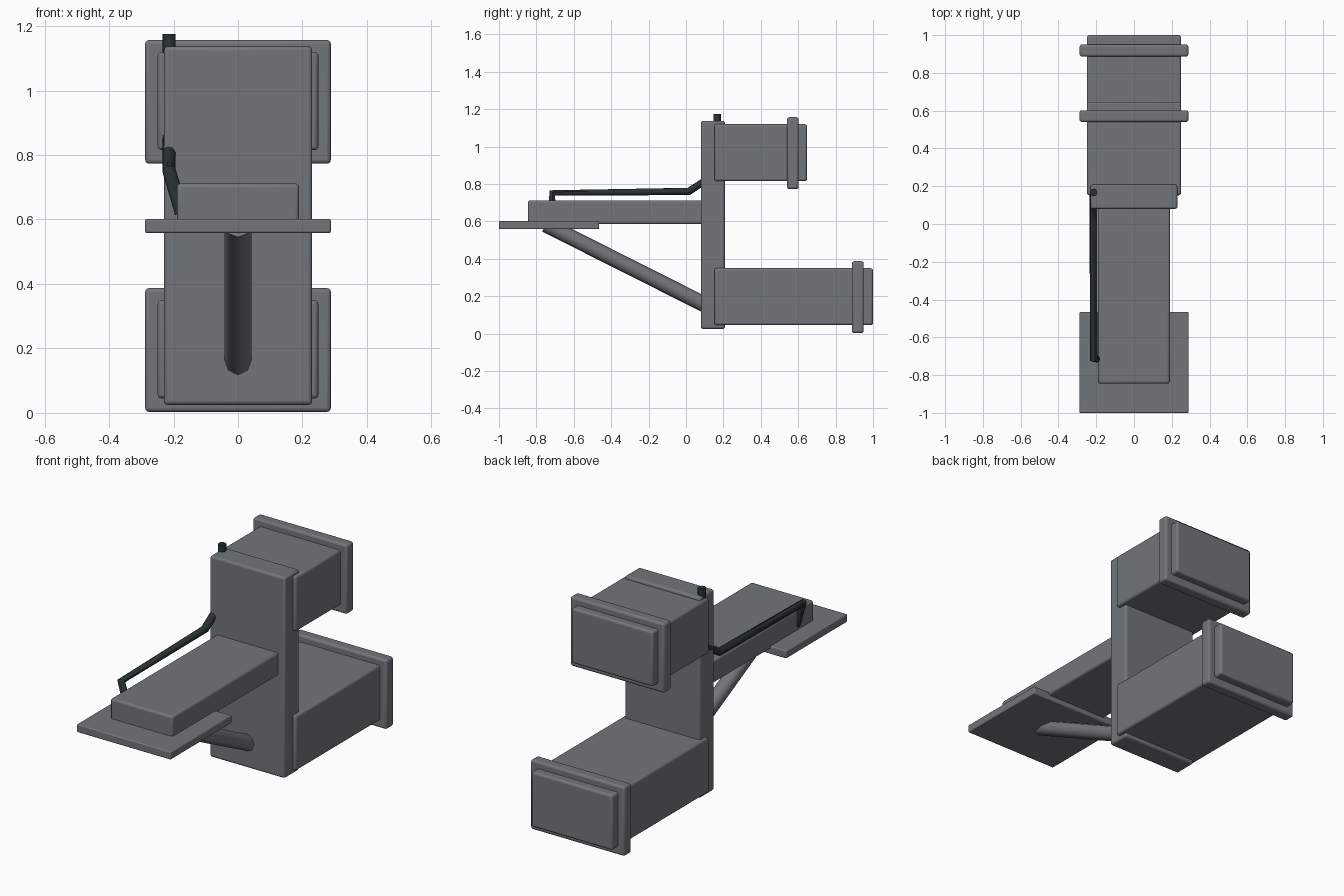
import bpy
import math

if "Cube" in bpy.data.objects:
    bpy.data.objects.remove(bpy.data.objects["Cube"])


def material(name, rgb):
    m = bpy.data.materials.new(name)
    m.diffuse_color = (*rgb, 1.0)
    m.use_nodes = True
    m.node_tree.nodes["Principled BSDF"].inputs["Base Color"].default_value = m.diffuse_color
    return m


GREY = material("slate_grey", (0.17, 0.18, 0.195))
DARK = material("dark_pipe", (0.022, 0.032, 0.033))


def smooth(ob):
    bpy.ops.object.select_all(action='DESELECT')
    ob.select_set(True)
    bpy.context.view_layer.objects.active = ob
    bpy.ops.object.shade_smooth_by_angle(angle=math.radians(50))


def box(name, half_x, y, z, bevel=0.012):
    """Rounded box, symmetric in x, between the given y and z limits."""
    bpy.ops.mesh.primitive_cube_add(
        size=1, location=(0, (y[0] + y[1]) / 2, (z[0] + z[1]) / 2))
    ob = bpy.context.object
    ob.name = name
    ob.scale = (2 * half_x, y[1] - y[0], z[1] - z[0])
    bpy.ops.object.transform_apply(location=False, rotation=False, scale=True)
    mod = ob.modifiers.new("rounded_edges", 'BEVEL')
    mod.width = bevel
    mod.segments = 3
    ob.data.materials.append(GREY)
    smooth(ob)
    return ob


def tube(name, points, radius, mat):
    """Eight-sided tube along a straight-segment path."""
    cu = bpy.data.curves.new(name, 'CURVE')
    cu.dimensions = '3D'
    cu.bevel_depth = radius
    cu.bevel_resolution = 2
    cu.use_fill_caps = True
    sp = cu.splines.new('POLY')
    sp.points.add(len(points) - 1)
    for p, co in zip(sp.points, points):
        p.co = (*co, 1)
    ob = bpy.data.objects.new(name, cu)
    bpy.context.collection.objects.link(ob)
    bpy.ops.object.select_all(action='DESELECT')
    ob.select_set(True)
    bpy.context.view_layer.objects.active = ob
    bpy.ops.object.convert(target='MESH')
    ob = bpy.context.object
    ob.name = name
    ob.data.materials.clear()
    ob.data.materials.append(mat)
    smooth(ob)
    return ob


# Upright column
box("column", 0.23, (0.08, 0.208), (0.025, 1.137))

# Rear ducts, each with a collar near its end
box("upper_duct", 0.249, (0.152, 0.647), (0.815, 1.12))
box("upper_collar", 0.288, (0.54, 0.602), (0.773, 1.157))
box("lower_duct", 0.249, (0.152, 1.0), (0.045, 0.35))
box("lower_collar", 0.288, (0.887, 0.95), (0.003, 0.387))

# Forward arm and the plate below its tip
box("arm", 0.19, (-0.845, 0.1), (0.585, 0.712))
box("front_plate", 0.288, (-1.0, -0.465), (0.558, 0.602), 0.006)

# Diagonal strut under the arm
tube("strut", [(0, -0.75, 0.583), (0, 0.14, 0.135)], 0.042, GREY)

# Thin pipe running from the arm tip through the column
tube("pipe", [(-0.175, -0.715, 0.62), (-0.214, -0.715, 0.752),
              (-0.214, 0.015, 0.76), (-0.214, 0.167, 0.86),
              (-0.214, 0.167, 1.175)], 0.021, DARK)
